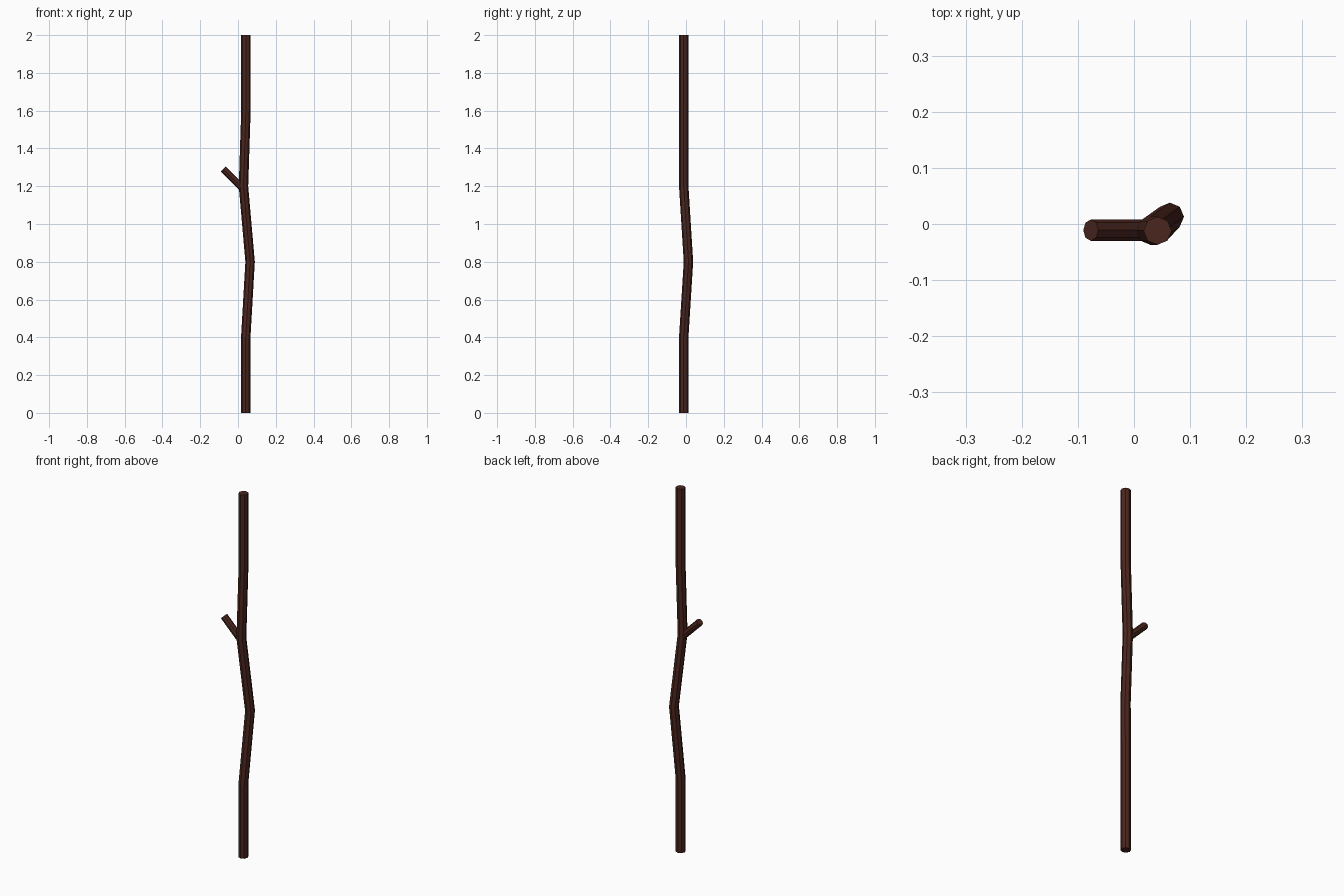
import bpy, bmesh, math
from mathutils import Vector

if "Cube" in bpy.data.objects:
    bpy.data.objects.remove(bpy.data.objects["Cube"])

bark = bpy.data.materials.new("bark")
bark.diffuse_color = (0.07, 0.019, 0.013, 1)
bark.use_nodes = True
bark.node_tree.nodes["Principled BSDF"].inputs["Base Color"].default_value = bark.diffuse_color
SIDES = 8


def tube(name, points, radius, u, v):
    """Eight-sided capped tube; every ring lies in the plane of u and v."""
    bm = bmesh.new()
    rings = []
    for p in points:
        ring = []
        for i in range(SIDES):
            a = 2 * math.pi * i / SIDES
            ring.append(bm.verts.new(Vector(p) + radius * (math.cos(a) * Vector(u) + math.sin(a) * Vector(v))))
        rings.append(ring)
    for low, high in zip(rings, rings[1:]):
        for i in range(SIDES):
            j = (i + 1) % SIDES
            bm.faces.new((low[i], low[j], high[j], high[i]))
    bm.faces.new(rings[0][::-1])
    bm.faces.new(rings[-1])
    bmesh.ops.recalc_face_normals(bm, faces=bm.faces)
    mesh = bpy.data.meshes.new(name)
    bm.to_mesh(mesh)
    bm.free()
    mesh.materials.append(bark)
    obj = bpy.data.objects.new(name, mesh)
    bpy.context.collection.objects.link(obj)
    return obj


# Crooked main stick with horizontal rings
tube("stick", [(0.041, -0.012, 0), (0.041, -0.012, 0.4), (0.064, 0.013, 0.8),
               (0.029, -0.012, 1.2), (0.042, -0.012, 1.6), (0.042, -0.012, 2.0)],
     0.025, (1, 0, 0), (0, 1, 0))

# Short twig leaning 45 degrees to the left
s = math.sqrt(0.5)
tube("twig", [(0.029, -0.011, 1.185), (-0.077, -0.011, 1.291)],
     0.019, (s, 0, s), (0, 1, 0))
